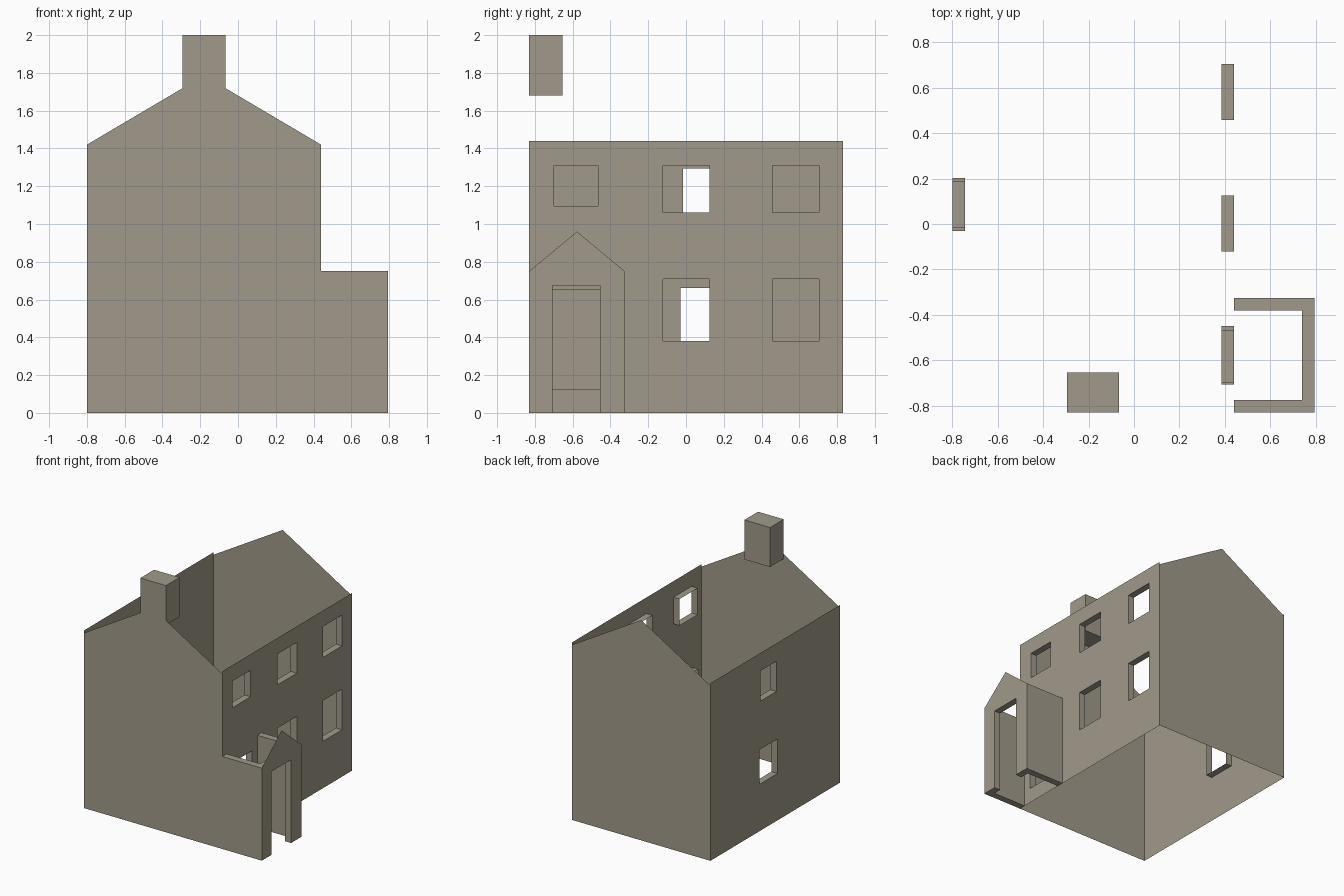
import bpy, bmesh
from mathutils import Vector

cube = bpy.data.objects.get("Cube")
if cube:
    bpy.data.objects.remove(cube, do_unlink=True)

stone = bpy.data.materials.new("warm_grey_stone")
stone.use_nodes = True
COLOUR = (0.352, 0.323, 0.254, 1)
stone.diffuse_color = COLOUR
stone.node_tree.nodes["Principled BSDF"].inputs["Base Color"].default_value = COLOUR

LEFT, RIGHT = 0.44, -0.80      # side wall planes
FRONT, BACK = -0.83, 0.83      # gable planes
EAVES, WALL_TOP, RIDGE = 1.42, 1.44, 1.786
MID = (LEFT + RIGHT) / 2
DEPTH = 0.055                  # reveal and porch wall thickness
PORCH_X, PORCH_BACK, PORCH_TOP = 0.795, -0.325, 0.75


def finish(name, bm):
    """Turn a bmesh into a named object with the stone material."""
    bmesh.ops.remove_doubles(bm, verts=bm.verts, dist=1e-4)
    mesh = bpy.data.meshes.new(name)
    bm.to_mesh(mesh)
    bm.free()
    mesh.materials.append(stone)
    obj = bpy.data.objects.new(name, mesh)
    bpy.context.collection.objects.link(obj)
    return obj


def face(bm, points, normal=None):
    f = bm.faces.new([bm.verts.new(p) for p in points])
    f.normal_update()
    if normal is not None and f.normal.dot(Vector(normal)) < 0:
        f.normal_flip()
    return f


def prism(bm, outline, z0, z1):
    """Upright solid from a plan outline."""
    base = face(bm, [(x, y, z0) for x, y in outline])
    top = bmesh.ops.extrude_face_region(bm, geom=[base])["geom"]
    verts = [v for v in top if isinstance(v, bmesh.types.BMVert)]
    bmesh.ops.translate(bm, verts=verts, vec=(0, 0, z1 - z0))
    bmesh.ops.recalc_face_normals(bm, faces=bm.faces)


def rect(x0, x1, y0, y1):
    return [(x0, y0), (x1, y0), (x1, y1), (x0, y1)]


def side_wall(name, x, out, openings):
    """Sheet wall with openings, each lined by a reveal going inwards."""
    bm = bmesh.new()
    ys = sorted({FRONT, BACK, *[v for o in openings for v in o[:2]]})
    zs = sorted({0, WALL_TOP, *[v for o in openings for v in o[2:]]})
    for y0, y1 in zip(ys, ys[1:]):
        for z0, z1 in zip(zs, zs[1:]):
            cy, cz = (y0 + y1) / 2, (z0 + z1) / 2
            if not any(a < cy < b and c < cz < d for a, b, c, d in openings):
                face(bm, [(x, y0, z0), (x, y1, z0), (x, y1, z1), (x, y0, z1)], (out, 0, 0))
    inner = x - out * DEPTH
    for a, b, c, d in openings:
        ring = [(a, c), (b, c), (b, d), (a, d)]
        for (ya, za), (yb, zb) in zip(ring, ring[1:] + ring[:1]):
            inward = (0, (a + b - ya - yb) / 2, (c + d - za - zb) / 2)
            face(bm, [(x, ya, za), (x, yb, zb), (inner, yb, zb), (inner, ya, za)], inward)
    return finish(name, bm)


# Side walls with windows and the inner doorway
window_columns = [(-0.122, 0.125), (0.458, 0.705)]
left_openings = [(-0.698, -0.466, 1.095, 1.31), (-0.708, -0.45, 0.125, 0.65)]
for y0, y1 in window_columns:
    left_openings += [(y0, y1, 1.06, 1.31), (y0, y1, 0.38, 0.71)]
side_wall("left_wall", LEFT, 1, left_openings)
side_wall("right_wall", RIGHT, -1, [(-0.015, 0.19, 1.05, 1.295), (-0.03, 0.203, 0.38, 0.66)])

# Chimney flush with the front gable
CH0, CH1, CH_BASE = -0.295, -0.065, 1.68
bm = bmesh.new()
prism(bm, rect(CH0, CH1, FRONT, -0.655), CH_BASE, 2.0)
finish("chimney", bm)


# Gable walls, the front one notched around the chimney
def roof_z(x):
    return RIDGE - abs(x - MID) * (RIDGE - EAVES) / (LEFT - MID)


def gable(name, y, out, crown):
    bm = bmesh.new()
    outline = [(RIGHT, 0), (LEFT, 0), (LEFT, EAVES), *crown, (RIGHT, EAVES)]
    face(bm, [(x, y, z) for x, z in outline], (0, out, 0))
    finish(name, bm)


gable("front_gable", FRONT, -1, [(CH1, roof_z(CH1)), (CH1, CH_BASE), (CH0, CH_BASE), (CH0, roof_z(CH0))])
gable("back_gable", BACK, 1, [(MID, RIDGE)])

# Porch: open-topped U of walls with a doorway cut through its face
bm = bmesh.new()
ix, iy0, iy1 = PORCH_X - DEPTH, FRONT + DEPTH, PORCH_BACK - DEPTH
prism(bm, [(LEFT, FRONT), (PORCH_X, FRONT), (PORCH_X, PORCH_BACK), (LEFT, PORCH_BACK),
           (LEFT, iy1), (ix, iy1), (ix, iy0), (LEFT, iy0)], 0, PORCH_TOP)
porch = finish("porch_walls", bm)

bm = bmesh.new()
prism(bm, rect(ix - 0.1, PORCH_X + 0.1, -0.708, -0.455), -0.1, 0.675)
cutter = finish("doorway_cutter", bm)
cutter.hide_render = True
cut = porch.modifiers.new("doorway", "BOOLEAN")
cut.operation, cut.solver, cut.object = "DIFFERENCE", "EXACT", cutter
bpy.context.view_layer.update()
cut_mesh = bpy.data.meshes.new_from_object(porch.evaluated_get(bpy.context.evaluated_depsgraph_get()))
porch.modifiers.clear()
porch.data = cut_mesh
bpy.data.objects.remove(cutter, do_unlink=True)

# Thin pointed sheet above the porch doorway
bm = bmesh.new()
face(bm, [(PORCH_X, FRONT, PORCH_TOP), (PORCH_X, PORCH_BACK, PORCH_TOP),
          (PORCH_X, (FRONT + PORCH_BACK) / 2, 0.96)], (1, 0, 0))
finish("porch_gable", bm)
